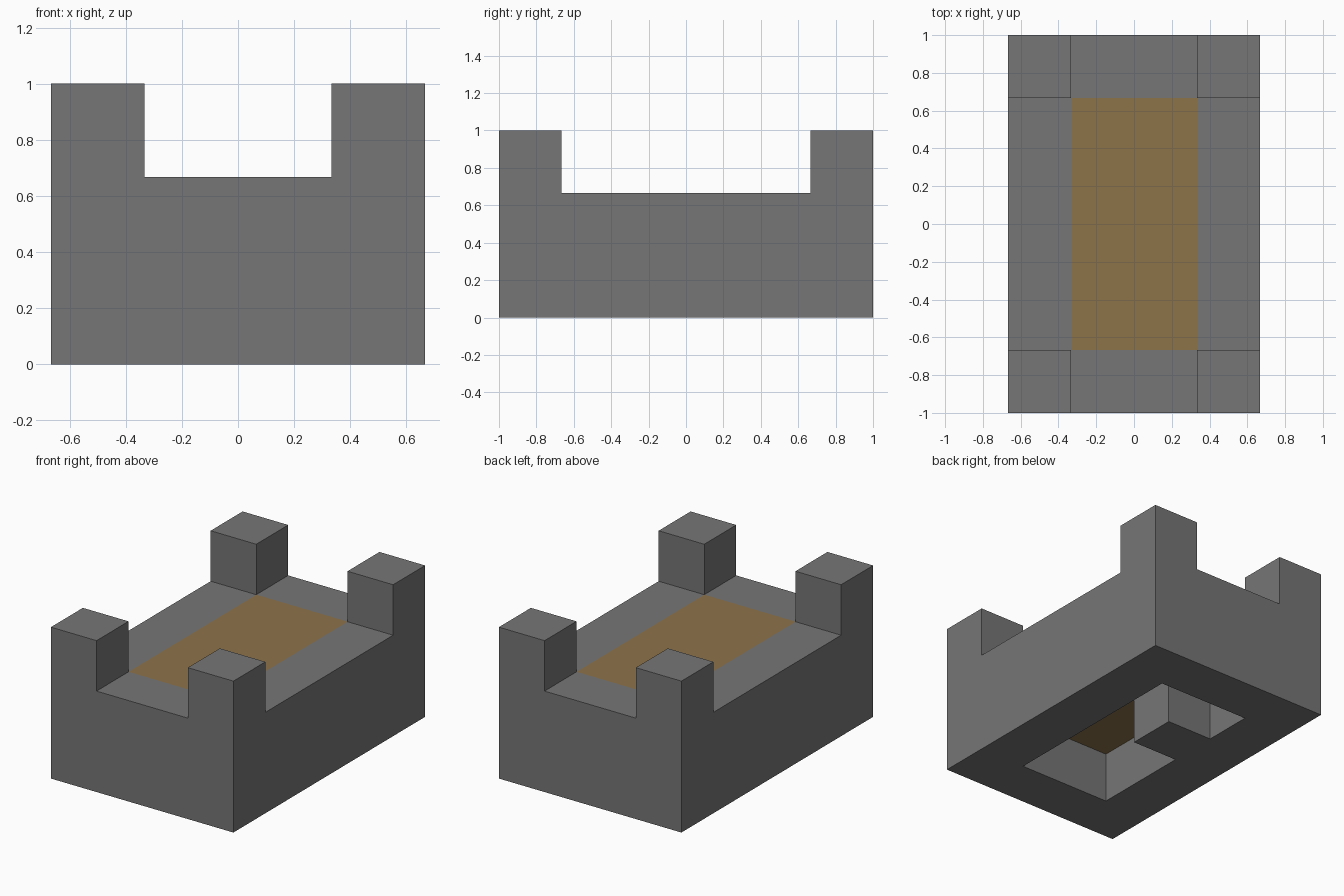
import bpy, bmesh

if "Cube" in bpy.data.objects:
    bpy.data.objects.remove(bpy.data.objects["Cube"], do_unlink=True)

UNIT = 1 / 3            # edge of one building block
NX, NY, NZ = 4, 6, 3    # blocks across, along and up


def material(name, rgb):
    mat = bpy.data.materials.new(name)
    mat.use_nodes = True
    mat.diffuse_color = (*rgb, 1)
    mat.node_tree.nodes["Principled BSDF"].inputs["Base Color"].default_value = (*rgb, 1)
    return mat


def block_shell(name, filled, mat):
    """Closed skin around every grid block for which filled(i, j, k) is true."""
    def solid(c):
        return all(0 <= v < n for v, n in zip(c, (NX, NY, NZ))) and filled(*c)

    bm = bmesh.new()
    for cell in [(i, j, k) for i in range(NX) for j in range(NY) for k in range(NZ)]:
        if not solid(cell):
            continue
        for axis in range(3):
            for side in (0, 1):
                beyond = list(cell)
                beyond[axis] += 2 * side - 1
                if solid(beyond):
                    continue
                ring = []
                for du, dv in ((0, 0), (1, 0), (1, 1), (0, 1)):
                    p = list(cell)
                    p[axis] += side
                    p[(axis + 1) % 3] += du
                    p[(axis + 2) % 3] += dv
                    ring.append(bm.verts.new(((p[0] - NX / 2) * UNIT,
                                              (p[1] - NY / 2) * UNIT, p[2] * UNIT)))
                bm.faces.new(ring if side else ring[::-1])
    bmesh.ops.remove_doubles(bm, verts=bm.verts, dist=0.001)
    mesh = bpy.data.meshes.new(name)
    bm.to_mesh(mesh)
    bm.free()
    mesh.materials.append(mat)
    obj = bpy.data.objects.new(name, mesh)
    bpy.context.collection.objects.link(obj)
    return obj


def stone(i, j, k):
    end_x, end_y = i in (0, NX - 1), j in (0, NY - 1)
    if k == NZ - 1:
        return end_x and end_y                  # corner turrets
    inner_step = (i, j, k) == (1, 3, 0)         # block jutting into the hollow
    return end_x or end_y or inner_step         # outer walls


def planks(i, j, k):
    return 0 < i < NX - 1 and 0 < j < NY - 1 and k == 1


# Stone walls with corner turrets, hollow underneath
block_shell("stone_walls", stone, material("stone grey", (0.18, 0.18, 0.18)))

# Wooden deck filling the space between the walls, flush with their tops
block_shell("wooden_deck", planks, material("wood brown", (0.27, 0.175, 0.068)))
